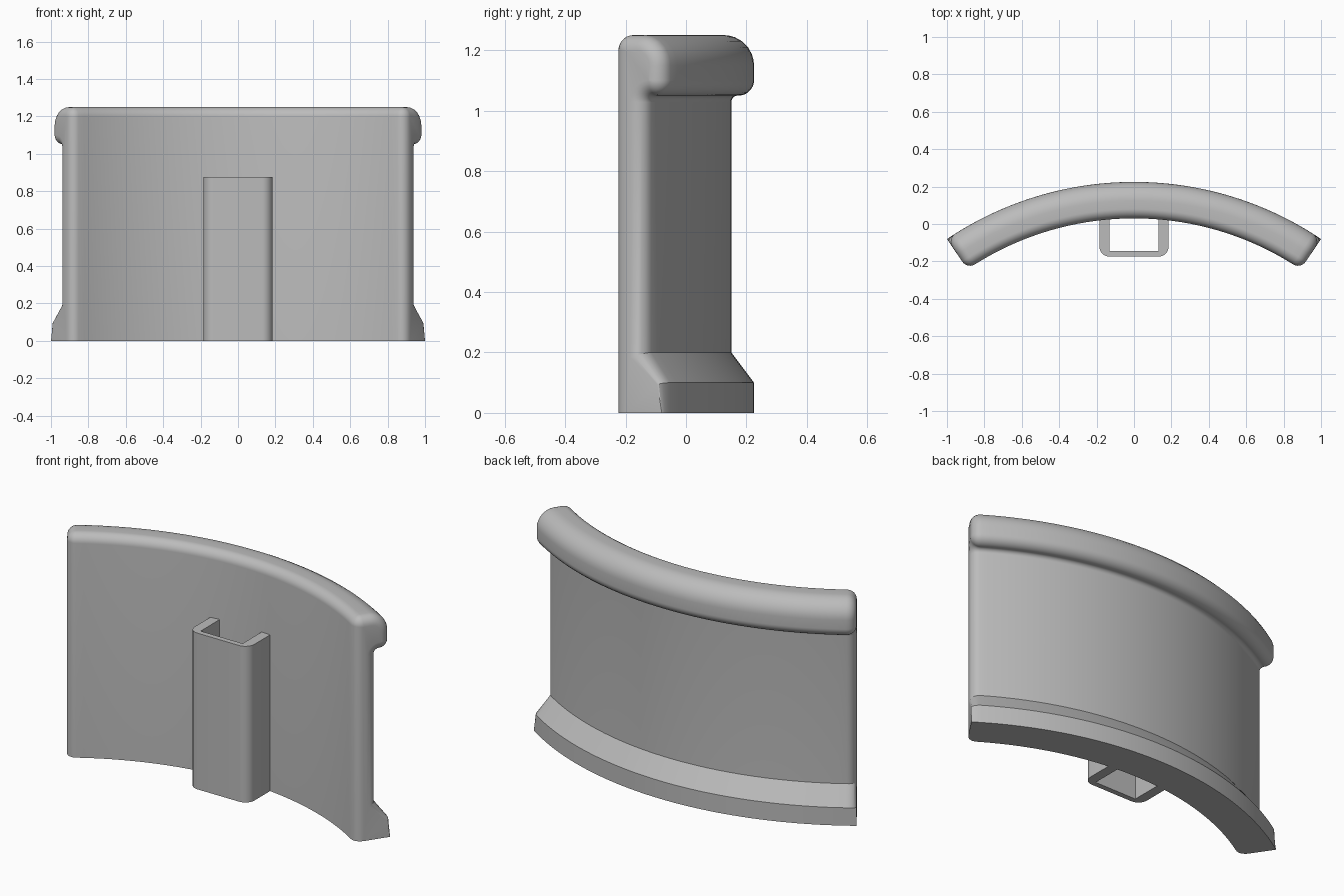
import bpy, bmesh, math
from mathutils import Vector

cube = bpy.data.objects.get("Cube")
if cube:
    bpy.data.objects.remove(cube)

grey = bpy.data.materials.new("plain grey")
grey.use_nodes = True
colour = (0.5, 0.5, 0.5, 1)
grey.diffuse_color = colour
grey.node_tree.nodes["Principled BSDF"].inputs["Base Color"].default_value = colour


def fillet(corners, steps=7):
    """Closed 2D outline from (u, v, radius) corners, rounded by arcs."""
    out = []
    for i, (u, v, r) in enumerate(corners):
        p = Vector((u, v))
        if r == 0:
            out.append(p)
            continue
        a = (Vector(corners[i - 1][:2]) - p).normalized()
        b = (Vector(corners[(i + 1) % len(corners)][:2]) - p).normalized()
        half = a.angle(b) / 2
        centre = p + (a + b).normalized() * r / math.sin(half)
        start = p + a * r / math.tan(half) - centre
        end = p + b * r / math.tan(half) - centre
        for k in range(steps + 1):
            out.append(centre + start.lerp(end, k / steps).normalized() * r)
    return out


def finish(bm, name):
    bmesh.ops.recalc_face_normals(bm, faces=bm.faces)
    mesh = bpy.data.meshes.new(name)
    bm.to_mesh(mesh)
    bm.free()
    mesh.materials.append(grey)
    obj = bpy.data.objects.new(name, mesh)
    bpy.context.collection.objects.link(obj)
    bpy.ops.object.select_all(action='DESELECT')
    obj.select_set(True)
    bpy.context.view_layer.objects.active = obj
    bpy.ops.object.shade_smooth_by_angle(angle=math.radians(28))
    return obj


# Curved wall: one section with skirting and rounded cap, swept along an arc
CENTRE_Y, R_IN, R_WALL, R_OUT = -1.565, 1.595, 1.715, 1.79
HALF = math.atan2(1, 1.485)
ROUND = 0.05
section = fillet([
    (R_IN, 0, 0), (R_OUT, 0, 0), (R_OUT, 0.1, 0), (R_WALL, 0.2, 0),
    (R_WALL, 1.05, 0.022), (R_OUT, 1.05, 0.05),
    (R_OUT, 1.25, 0.1), (R_IN, 1.25, 0.05)])


def inward(i):
    """Direction in which a section point shrinks at the rounded ends."""
    p = section[i]
    if p.y < 0.01:
        return Vector((1, 0)) if p.x < R_WALL else Vector((0, 0))
    t1 = (p - section[i - 1]).normalized()
    t2 = (section[(i + 1) % len(section)] - p).normalized()
    t = (t1 + t2).normalized()
    n = Vector((-t.y, t.x)) / max(t.dot(t1), 0.5)
    return n * 0.35 if p.y < 0.15 else n


shrink = [inward(i) for i in range(len(section))]

# Stations along the arc: quarter-round ends and an even middle
ends = []
for k in range(7):
    a = k / 6 * math.pi / 2
    ends.append((HALF - ROUND / 1.7 * (1 - math.cos(a)), ROUND * (1 - math.sin(a))))
inner = ends[-1][0]
SEGS = 48
middle = [(inner - 2 * inner * k / SEGS, 0) for k in range(1, SEGS)]
stations = ends + middle + [(-a, d) for a, d in reversed(ends)]

bm = bmesh.new()
rings = []
for angle, depth in stations:
    ring = []
    for p, n in zip(section, shrink):
        q = p + n * depth
        ring.append(bm.verts.new((q.x * math.sin(angle),
                                  CENTRE_Y + q.x * math.cos(angle), q.y)))
    rings.append(ring)
for r1, r2 in zip(rings, rings[1:]):
    for i in range(len(section)):
        j = (i + 1) % len(section)
        bm.faces.new((r1[i], r1[j], r2[j], r2[i]))
bm.faces.new(rings[0])
bm.faces.new(rings[-1])
bmesh.ops.remove_doubles(bm, verts=bm.verts, dist=0.00005)
finish(bm, "curved_wall")

# Open socket: a U-shaped channel standing against the hollow side
W, WI, FRONT, FRONT_IN, BACK = 0.185, 0.13, -0.175, -0.145, 0.024
channel = fillet([
    (-W, BACK, 0), (-W, FRONT, 0.055), (W, FRONT, 0.055), (W, BACK, 0),
    (WI, BACK, 0), (WI, FRONT_IN, 0), (-WI, FRONT_IN, 0), (-WI, BACK, 0)])
bm = bmesh.new()
base = bm.faces.new([bm.verts.new((p.x, p.y, 0)) for p in channel])
top = bmesh.ops.extrude_face_region(bm, geom=[base], use_keep_orig=True)
bmesh.ops.translate(bm, vec=(0, 0, 0.875),
                    verts=[g for g in top["geom"] if isinstance(g, bmesh.types.BMVert)])
finish(bm, "socket")
